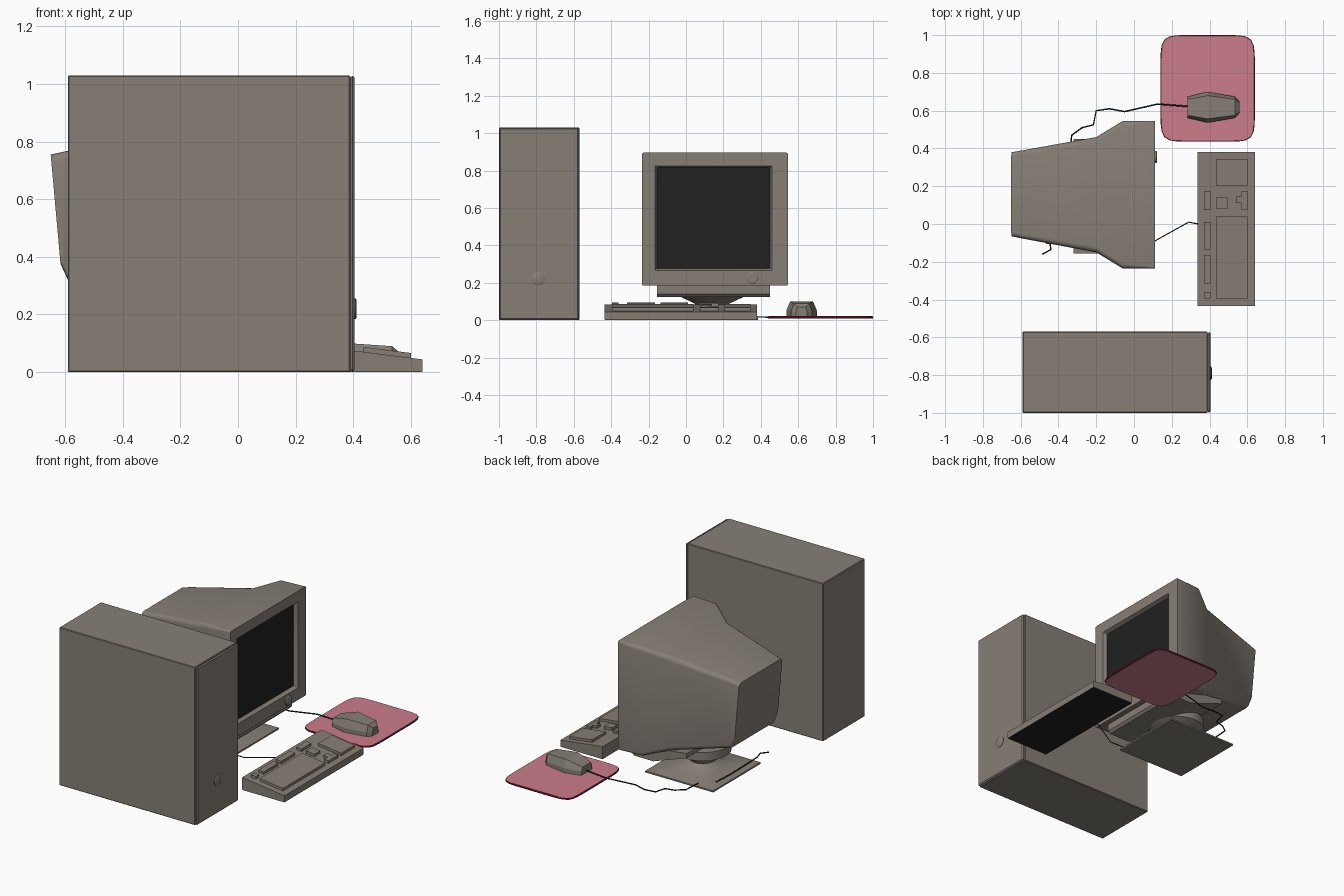
import bpy, bmesh
from math import cos, sin, pi, radians

cube = bpy.data.objects.get("Cube")
if cube:
    bpy.data.objects.remove(cube, do_unlink=True)


def material(name, rgb):
    m = bpy.data.materials.new(name)
    m.use_nodes = True
    m.diffuse_color = (*rgb, 1)
    m.node_tree.nodes["Principled BSDF"].inputs["Base Color"].default_value = (*rgb, 1)
    return m


CASE = material("warm grey plastic", (0.24, 0.212, 0.182))
BLACK = material("black", (0.015, 0.015, 0.015))
PINK = material("pink cloth", (0.6, 0.205, 0.26))
RED = material("dark red edge", (0.21, 0.012, 0.03))


def finish(name, bm, mats, smooth=None):
    bmesh.ops.recalc_face_normals(bm, faces=bm.faces[:])
    me = bpy.data.meshes.new(name)
    bm.to_mesh(me)
    bm.free()
    ob = bpy.data.objects.new(name, me)
    bpy.context.collection.objects.link(ob)
    for m in mats:
        me.materials.append(m)
    if smooth:
        bpy.ops.object.select_all(action='DESELECT')
        ob.select_set(True)
        bpy.context.view_layer.objects.active = ob
        bpy.ops.object.shade_smooth_by_angle(angle=radians(smooth))
    return ob


def loft(name, rings, mats, smooth=None, start_mat=0, end_mat=0, side_mat=0):
    """Skin a stack of equal-length rings and cap both ends."""
    bm = bmesh.new()
    vs = [[bm.verts.new(p) for p in r] for r in rings]
    n = len(vs[0])
    for a, b in zip(vs, vs[1:]):
        for i in range(n):
            j = (i + 1) % n
            bm.faces.new((a[i], a[j], b[j], b[i])).material_index = side_mat
    bm.faces.new(vs[0]).material_index = start_mat
    bm.faces.new(vs[-1]).material_index = end_mat
    return finish(name, bm, mats, smooth)


def box(name, x0, x1, y0, y1, z0, z1, mat=CASE, bevel=0):
    rings = [[(x0, y0, z), (x1, y0, z), (x1, y1, z), (x0, y1, z)] for z in (z0, z1)]
    ob = loft(name, rings, [mat])
    if bevel:
        b = ob.modifiers.new("edge", 'BEVEL')
        b.width, b.segments = bevel, 1
    return ob


def round_rect(y0, y1, z0, z1, r, steps=4):
    pts = []
    corners = [(y1 - r, z1 - r), (y0 + r, z1 - r), (y0 + r, z0 + r), (y1 - r, z0 + r)]
    for k, (cy, cz) in enumerate(corners):
        for s in range(steps + 1):
            a = (k + s / steps) * pi / 2
            pts.append((cy + r * cos(a), cz + r * sin(a)))
    return pts


def knob(name, x0, x1, y, z, r):
    rings = []
    for x, k in ((x0, 1), (x1 - 0.004, 1), (x1, 0.8)):
        rings.append([(x, y + k * r * cos(i * pi / 12), z + k * r * sin(i * pi / 12)) for i in range(24)])
    loft(name, rings, [CASE], 30)


# Tower case with front bezel and button
box("tower_case", -0.59, 0.39, -1.0, -0.57, 0, 1.03, bevel=0.004)
box("tower_bezel", 0.39, 0.405, -0.998, -0.572, 0.002, 1.028, bevel=0.007)
knob("tower_button", 0.4, 0.412, -0.79, 0.22, 0.036)

# Monitor head: x, y range, z range, corner radius, from back to recessed screen
sections = [
    (-0.65, -0.065, 0.38, 0.375, 0.755, 0.025),
    (-0.59, -0.077, 0.39, 0.32, 0.768, 0.025),
    (-0.2, -0.15, 0.46, 0.225, 0.84, 0.03),
    (-0.06, -0.235, 0.545, 0.185, 0.895, 0.025),
    (0.11, -0.235, 0.545, 0.185, 0.895, 0.008),
    (0.11, -0.165, 0.46, 0.265, 0.825, 0.004),
    (0.085, -0.155, 0.45, 0.275, 0.815, 0.004),
]
head = []
for k, (x, *rect) in enumerate(sections):
    lean = 0.09 if k == 0 else 0  # rear panel leans forward at the bottom
    head.append([(x + lean * (0.755 - z), y, z) for y, z in round_rect(*rect)])
loft("monitor_head", head, [CASE, BLACK], 32, end_mat=1)
knob("monitor_button", 0.1, 0.122, 0.355, 0.225, 0.032)

# Wedge tray under the head
tray = [(0.075, 0.2), (0.075, 0.14), (0.06, 0.125), (-0.08, 0.125), (-0.32, 0.21), (-0.32, 0.24), (-0.08, 0.21)]
loft("monitor_tray", [[(x, y, z) for x, z in tray] for y in (-0.155, 0.45)], [CASE])

# Swivel stand: square foot flaring up into a round neck
stand = []
for z, r, square in ((0, 0.245, 1), (0.01, 0.245, 1), (0.025, 0.17, 0.7), (0.042, 0.11, 0.3),
                     (0.065, 0.08, 0), (0.09, 0.095, 0), (0.125, 0.17, 0), (0.18, 0.17, 0)):
    ring = []
    for i in range(32):
        c, s = cos(i * pi / 16), sin(i * pi / 16)
        k = r * ((1 - square) + square / max(abs(c), abs(s)))
        ring.append((-0.22 + k * c, 0.14 + k * s, z))
    stand.append(ring)
loft("monitor_stand", stand, [CASE], 30)


# Keyboard body and raised key blocks following its slope
def slope(x):
    return 0.083 - 0.127 * (x - 0.335)


body = [(0.335, 0.003), (0.64, 0.003), (0.64, slope(0.64)), (0.335, slope(0.335))]
loft("keyboard_body", [[(x, y, z) for x, z in body] for y in (-0.435, 0.38)], [CASE])
box("keyboard_underside", 0.337, 0.638, -0.433, 0.378, 0, 0.004, BLACK)

blocks = [
    ("main_keys", 0.435, 0.6, -0.395, 0.04),
    ("number_pad", 0.435, 0.6, 0.205, 0.345),
    ("edit_keys", 0.435, 0.495, 0.08, 0.14),
    ("arrow_row", 0.57, 0.6, 0.075, 0.175),
    ("arrow_up", 0.54, 0.57, 0.11, 0.145),
    ("escape_key", 0.37, 0.405, -0.395, -0.36),
    ("function_keys_a", 0.37, 0.405, -0.315, -0.165),
    ("function_keys_b", 0.37, 0.405, -0.135, 0.01),
    ("function_keys_c", 0.37, 0.405, 0.075, 0.175),
]
for name, x0, x1, y0, y1 in blocks:
    prof = [(x0, slope(x0) - 0.01), (x1, slope(x1) - 0.01), (x1, slope(x1) + 0.017), (x0, slope(x0) + 0.017)]
    loft(name, [[(x, y, z) for x, z in prof] for y in (y0, y1)], [CASE])

# Mouse pad with bulging sides and a dark edge
pad = []
for z, k in ((0.008, 0.985), (0.011, 1), (0.018, 1), (0.021, 0.985)):
    ring = []
    for i in range(64):
        c, s = cos(i * pi / 32), sin(i * pi / 32)
        f = k / (abs(c) ** 8 + abs(s) ** 8) ** (1 / 8)
        ring.append((0.39 + 0.25 * f * c, 0.718 + 0.282 * f * s, z))
    pad.append(ring)
loft("mouse_pad", pad, [PINK, RED], side_mat=1)

# Faceted mouse: x, half width, shoulder height, top height
ribs = [(0.283, 0.056, 0.045, 0.07), (0.39, 0.082, 0.05, 0.1),
        (0.535, 0.056, 0.045, 0.09), (0.558, 0.03, 0.04, 0.07)]
mouse = []
for x, w, shoulder, top in ribs:
    half = [(w, 0.02), (w, shoulder), (w * 0.75, top)]
    outline = half + [(-y, z) for y, z in reversed(half)]
    mouse.append([(x, 0.618 + y, z) for y, z in outline])
loft("mouse", mouse, [CASE])


# Cables
def cable(name, points, radius=0.004):
    cu = bpy.data.curves.new(name, 'CURVE')
    cu.dimensions = '3D'
    cu.bevel_depth, cu.bevel_resolution = radius, 1
    sp = cu.splines.new('POLY')
    sp.points.add(len(points) - 1)
    for p, co in zip(sp.points, points):
        p.co = (*co, 1)
    cu.materials.append(BLACK)
    bpy.context.collection.objects.link(bpy.data.objects.new(name, cu))


cable("mouse_cable", [(0.29, 0.622, 0.035), (0.125, 0.635, 0.03), (-0.05, 0.595, 0.02), (-0.13, 0.61, 0.015),
                      (-0.2, 0.6, 0.015), (-0.215, 0.525, 0.012), (-0.275, 0.51, 0.012),
                      (-0.33, 0.47, 0.015), (-0.34, 0.36, 0.018)])
cable("keyboard_cable", [(0.34, 0, 0.03), (0.29, 0.01, 0.03), (0.11, -0.09, 0.02), (-0.02, -0.08, 0.015)], 0.003)
cable("rear_cable", [(-0.42, 0.29, 0.02), (-0.43, 0.15, 0.022), (-0.445, -0.1, 0.04),
                     (-0.44, -0.135, 0.05), (-0.485, -0.16, 0.06)])
